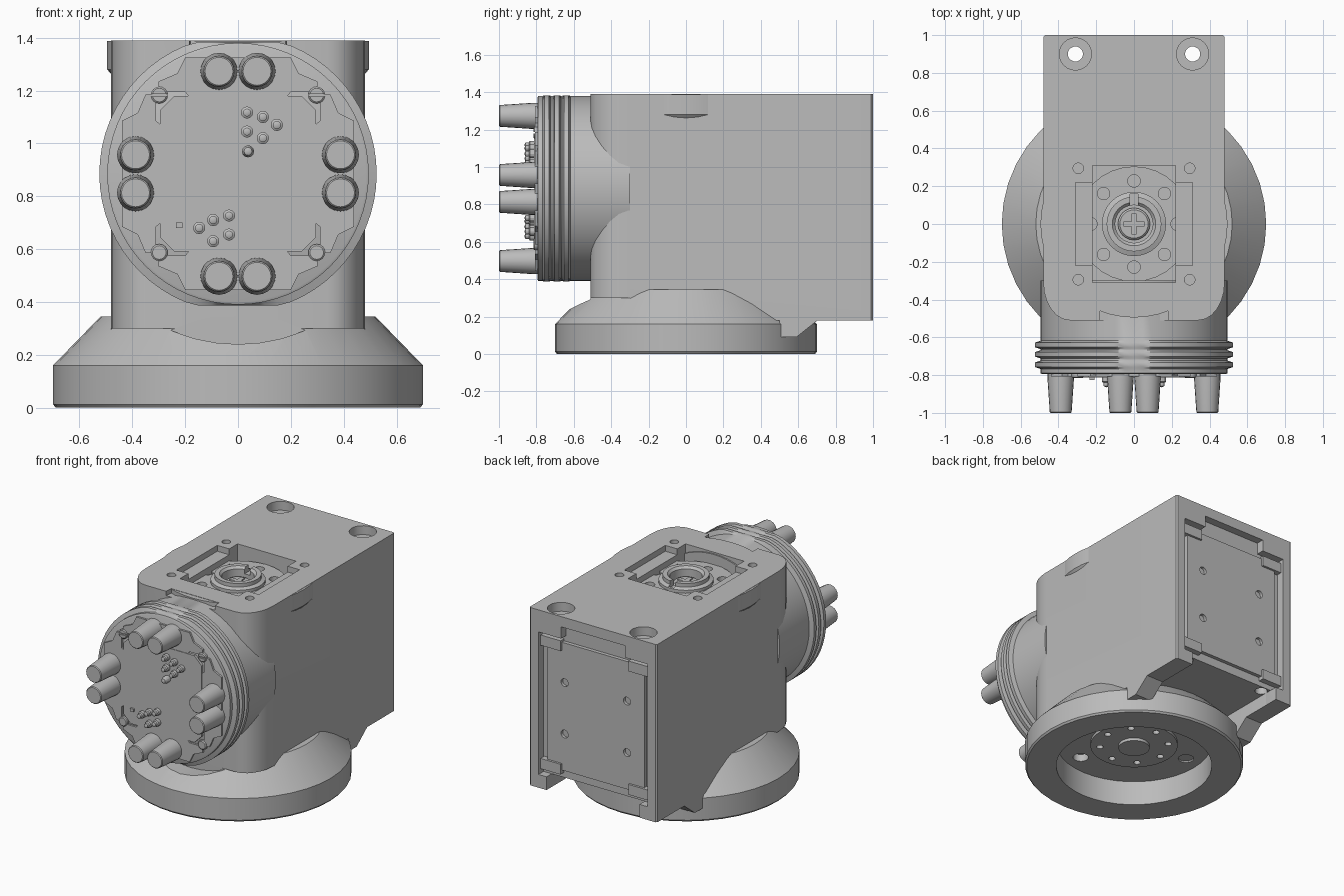
import bpy, bmesh, math
from mathutils import Matrix, Vector

cube = bpy.data.objects.get("Cube")
if cube:
    bpy.data.objects.remove(cube, do_unlink=True)

metal = bpy.data.materials.new("machined_grey")
metal.use_nodes = True
GREY = (0.5, 0.5, 0.5, 1)
metal.diffuse_color = GREY
metal.node_tree.nodes["Principled BSDF"].inputs["Base Color"].default_value = GREY
AXIS_Z = 0.885      # height of the front flange axis
parts = []


def finish(name, bm):
    bmesh.ops.remove_doubles(bm, verts=bm.verts, dist=0.0001)
    bmesh.ops.recalc_face_normals(bm, faces=bm.faces)
    mesh = bpy.data.meshes.new(name)
    bm.to_mesh(mesh)
    bm.free()
    mesh.materials.append(metal)
    ob = bpy.data.objects.new(name, mesh)
    bpy.context.collection.objects.link(ob)
    parts.append(ob)
    return ob


def prism(name, pts, axis, lo, hi):
    """Extrude a flat outline along x, y or z."""
    place = {"x": lambda a, b, t: (t, a, b), "y": lambda a, b, t: (a, t, b),
             "z": lambda a, b, t: (a, b, t)}[axis]
    bm = bmesh.new()
    face = bm.faces.new([bm.verts.new(place(a, b, lo)) for a, b in pts])
    ext = bmesh.ops.extrude_face_region(bm, geom=[face])
    move = Vector(place(0, 0, hi - lo))
    bmesh.ops.translate(bm, vec=move, verts=[v for v in ext["geom"] if isinstance(v, bmesh.types.BMVert)])
    return finish(name, bm)


def box(name, x0, x1, y0, y1, z0, z1):
    return prism(name, [(x0, y0), (x1, y0), (x1, y1), (x0, y1)], "z", z0, z1)


def lathe(name, profile, axis="z", at=(0, 0, 0), segs=32):
    """Turn a (radius, height) profile around an axis."""
    bm = bmesh.new()
    vs = [bm.verts.new((r, 0, h)) for r, h in profile]
    es = [bm.edges.new(p) for p in zip(vs, vs[1:])]
    bmesh.ops.spin(bm, geom=vs + es, cent=(0, 0, 0), axis=(0, 0, 1), angle=math.tau, steps=segs)
    turn = Matrix.Rotation(-math.pi / 2 if axis == "y" else 0, 4, "X")
    bm.transform(Matrix.Translation(at) @ turn)
    return finish(name, bm)


def rod(name, r, lo, hi, axis, at, segs=20):
    return lathe(name, [(0, lo), (r, lo), (r, hi), (0, hi)], axis, at, segs)


def cut(target, *cutters):
    for c in cutters:
        mod = target.modifiers.new("cut", "BOOLEAN")
        mod.object, mod.operation, mod.solver = c, "DIFFERENCE", "EXACT"
        bpy.context.view_layer.objects.active = target
        bpy.ops.object.modifier_apply(modifier=mod.name)
        parts.remove(c)
        bpy.data.objects.remove(c, do_unlink=True)


# Base ring with sloping shoulder and hollow underside
base = lathe("base_ring", [(0, .13), (.1, .13), (.1, .15), (.28, .15), (.28, .17), (.5, .17), (.5, 0),
                           (.69, 0), (.7, .012), (.7, .16), (.52, .345), (0, .345)], segs=40)
cut(base, rod("flange_clearance", .645, -1, -.51, "y", (0, 0, AXIS_Z), 48))
for i in range(8):
    a = math.tau * i / 8
    cut(base, rod("hole", .022, .1, .2, "z", (.22 * math.cos(a), .22 * math.sin(a), 0), 12))
for i in range(3):
    a = math.tau * i / 3 - 1.2
    cut(base, rod("hole", .05, .1, .22, "z", (.39 * math.cos(a), .39 * math.sin(a), 0), 16))

# Housing with rounded front corners
corner = [(.34 + .14 * math.sin(t), -.31 - .2 * math.cos(t)) for t in [math.pi / 2 * i / 6 for i in range(7)]]
outline = corner + [(.48, .99), (.47, 1), (-.47, 1), (-.48, .99)] + [(-x, y) for x, y in reversed(corner)]
body = prism("housing", outline, "z", .18, 1.39)
cut(body, box("front_relief", -1, 1, -1, -.3, 0, .3))
cut(body, box("rear_underside", -.35, .35, .5, 1.1, 0, .27))
cut(body, box("rear_recess", -.41, .41, .945, 1.1, .27, 1.24))
cut(body, box("rear_recess_top", -.24, .24, .945, 1.1, 1.2, 1.32))
cut(body, box("top_ledge", -.31, .31, -.22, .22, 1.35, 1.5))
cut(body, box("top_pocket", -.22, .22, -.31, .31, 1.27, 1.5))
cut(body, prism("front_notch", [(-.18, -.46), (.18, -.46), (.19, -.6), (-.19, -.6)], "z", 1.36, 1.5))
for s in (-1, 1):
    cut(body, rod("counterbore", .085, 1.33, 1.5, "z", (s * .31, .9, 0), 24),
        rod("through_hole", .04, 0, 1.5, "z", (s * .31, .9, 0)))
    for t in (-1, 1):
        cut(body, rod("screw_hole", .028, 1.3, 1.5, "z", (s * .295, t * .295, 0), 16))
    # Wedge feet beside the base
    x0, x1 = sorted((s * .35, s * .48))
    prism("side_wedge", [(.5, .2), (.5, .09), (.59, .09), (.71, .185), (.71, .2)], "x", x0, x1)
lathe("side_bulge", [(0, 1.262), (.48, 1.262), (.495, 1.28), (.495, 1.388), (.3, 1.388),
                     (.48, 1.28), (0, 1.27)][:4] + [(.45, 1.388), (.45, 1.27), (0, 1.27)], segs=48)

# Drive hub in the top pocket
hub = lathe("drive_hub", [(0, 1.29), (.1, 1.29), (.1, 1.35), (.115, 1.365), (.145, 1.365), (.145, 1.34),
                          (.17, 1.33), (.17, 1.31), (.305, 1.31), (.305, 1.2), (0, 1.2)])
for i in range(8):
    a = math.tau * i / 8
    cut(hub, rod("hole", .033, 1.25, 1.4, "z", (.228 * math.cos(a), .228 * math.sin(a), 0), 16))
cut(hub, box("keyway", -.02, .02, .09, .16, 1.32, 1.4))
lathe("hub_screw", [(0, 1.28), (.085, 1.28), (.085, 1.3), (.075, 1.31), (0, 1.31)], segs=24)
box("screw_cross_wide", -.055, .055, -.014, .014, 1.3, 1.318)
box("screw_cross_long", -.014, .014, -.055, .055, 1.3, 1.318)

# Rear cover plate with corner clips
plate = prism("rear_plate", [(-.365, .36), (-.33, .33), (.33, .33), (.365, .36),
                             (.365, 1.17), (.33, 1.2), (-.33, 1.2), (-.365, 1.17)], "y", .94, .97)
for s in (-1, 1):
    for z in (.58, .93):
        cut(plate, rod("hole", .027, .95, 1.1, "y", (s * .235, 0, z), 16))
    for z in (.34, 1.18):
        x = s * .33
        box("corner_clip", x - .075, x + .075, .94, .985, z - .035, z + .035)

# Front flange: hub and ridged collar, flattened top and bottom
rings = []
for y in (-.64, -.69, -.745):
    rings += [(.495, y + .022), (.525, y + .012), (.525, y - .012), (.495, y - .022)]
flange = lathe("front_flange", [(0, -.3), (.495, -.3)] + rings + [(.495, -.79), (.485, -.795), (0, -.795)],
               "y", (0, 0, AXIS_Z), 64)
for v in flange.data.vertices:
    v.co.z = min(max(v.co.z, AXIS_Z - .498), AXIS_Z + .498)


def spin_about_axis(x, z, turn):
    a = turn * math.pi / 2
    return (x * math.cos(a) - z * math.sin(a), x * math.sin(a) + z * math.cos(a) + AXIS_Z)


# Central face plate, then a pad, contact pins and a screw on each quarter
face = [(-.24, .295), (.24, .295), (.295, .24)]
prism("face_plate", [spin_about_axis(x, z, -q) for q in range(4) for x, z in face[1:]], "y", -.812, -.78)
pad = [(-.3, .31), (-.2, .31), (-.18, .285), (.18, .285), (.2, .31), (.3, .31),
       (.3, .35), (.23, .38), (.2, .44), (-.2, .44), (-.23, .38), (-.3, .35)]
for q in range(4):
    prism("pin_pad", [spin_about_axis(x, z, q) for x, z in pad], "y", -.808, -.78)
    for s in (-1, 1):
        x, z = spin_about_axis(s * .072, .388, q)
        lathe("contact_pin", [(0, -.78), (.07, -.78), (.07, -.82), (.058, -.995), (.053, -1), (0, -1)],
              "y", (x, 0, z), 20)
    x, z = spin_about_axis(.298, .298, q)
    head = lathe("face_screw", [(0, -.78), (.032, -.78), (.032, -.81), (.026, -.815), (0, -.815)],
                 "y", (x, 0, z), 16)
    if z > AXIS_Z:
        cut(head, box("slot", x - .05, x + .05, -.9, -.807, z - .005, z + .005))

# Two mirrored clusters of small signal pins
signals = [(.094, .215), (.147, .185), (.034, .16), (.094, .135), (.034, .232)]
for s in (-1, 1):
    for x, z in signals:
        z = z if s > 0 else z + .02
        if s < 0:
            z = .41 - z
            z = -z
        lathe("signal_pin", [(0, -.8), (.023, -.8), (.023, -.835), (.015, -.84), (.015, -.858), (0, -.865)],
              "y", (s * x, 0, AXIS_Z + z), 12)
lathe("signal_pin", [(0, -.8), (.023, -.8), (.023, -.835), (.015, -.858), (0, -.865)],
      "y", (.038, 0, AXIS_Z + .085), 12)
box("locator_tab", -.235, -.21, -.825, -.8, .68, .7)

# Smooth turned surfaces, keep machined edges sharp
bpy.ops.object.select_all(action="DESELECT")
for ob in parts:
    ob.select_set(True)
bpy.context.view_layer.objects.active = body
bpy.ops.object.shade_smooth_by_angle(angle=math.radians(28))
